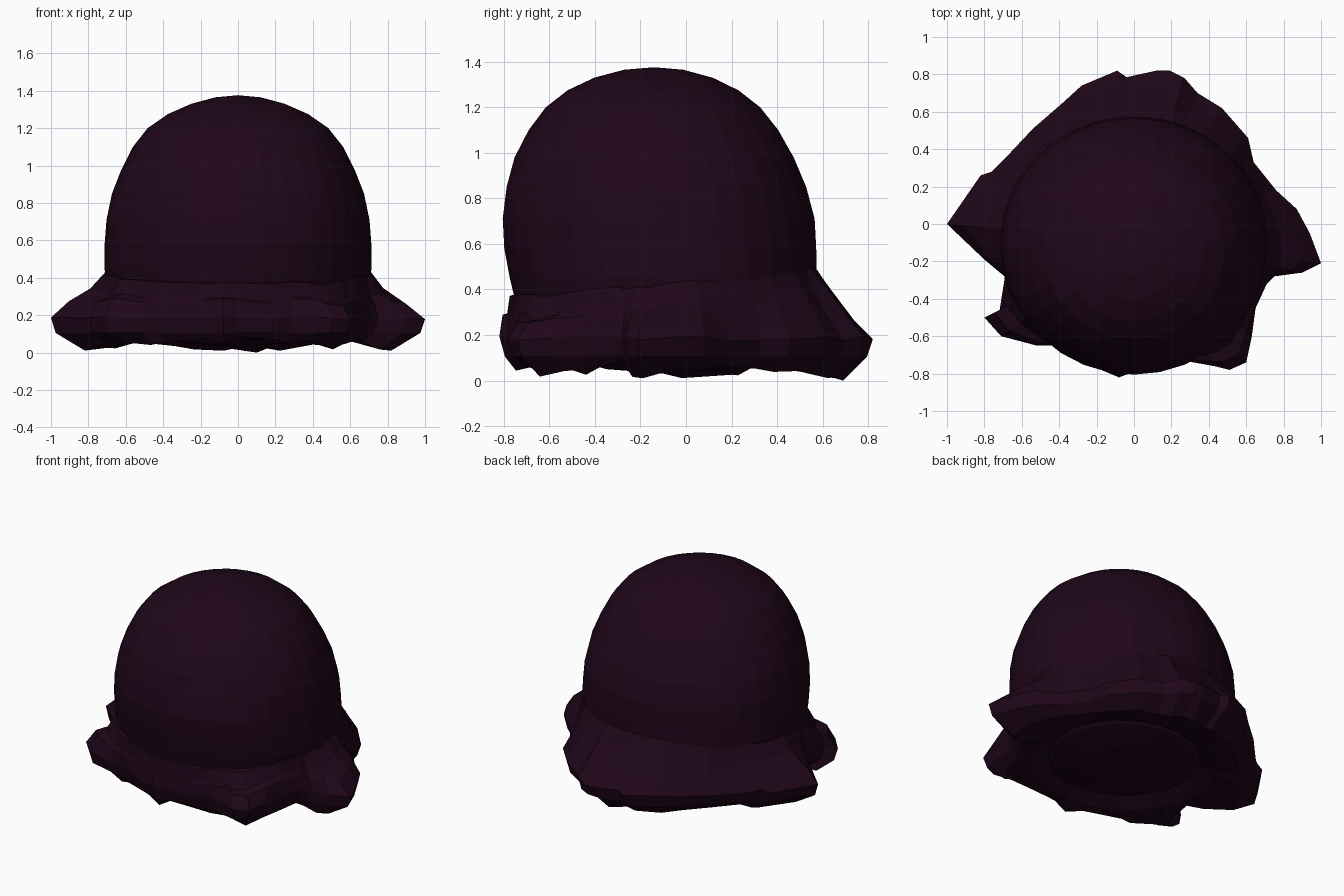
import bpy, bmesh, math, random
from mathutils import Vector

if "Cube" in bpy.data.objects:
    bpy.data.objects.remove(bpy.data.objects["Cube"])

random.seed(4)
mat = bpy.data.materials.new("dark_berry")
mat.diffuse_color = (0.014, 0.002, 0.010, 1)
mat.use_nodes = True
mat.node_tree.nodes["Principled BSDF"].inputs["Base Color"].default_value = mat.diffuse_color


def loft(name, rings, cap_start=None, cap_end=None):
    """Bridge closed rings of equal length; optionally close ends to a point."""
    bm = bmesh.new()
    vs = [[bm.verts.new(p) for p in ring] for ring in rings]
    n = len(vs[0])
    for a, b in zip(vs, vs[1:]):
        for i in range(n):
            j = (i + 1) % n
            bm.faces.new((a[i], a[j], b[j], b[i]))
    for ring, tip in ((vs[0], cap_start), (vs[-1], cap_end)):
        if tip:
            t = bm.verts.new(tip)
            for i in range(n):
                bm.faces.new((ring[i], ring[(i + 1) % n], t))
    bmesh.ops.recalc_face_normals(bm, faces=bm.faces[:])
    me = bpy.data.meshes.new(name)
    bm.to_mesh(me)
    bm.free()
    me.materials.append(mat)
    ob = bpy.data.objects.new(name, me)
    bpy.context.collection.objects.link(ob)
    return ob


# Scoop dome with rounded underside: z, centre y, radius x, radius y
profile = [(0.05, -0.09, 0.26, 0.26), (0.10, -0.09, 0.45, 0.44), (0.19, -0.09, 0.60, 0.57),
           (0.33, -0.09, 0.69, 0.655), (0.45, -0.10, 0.715, 0.674), (0.58, -0.113, 0.713, 0.685),
           (0.71, -0.12, 0.703, 0.685), (0.85, -0.13, 0.674, 0.658), (0.98, -0.14, 0.623, 0.613),
           (1.10, -0.143, 0.562, 0.548), (1.20, -0.145, 0.483, 0.471), (1.275, -0.145, 0.375, 0.375),
           (1.33, -0.143, 0.25, 0.26), (1.365, -0.142, 0.12, 0.13)]
rings = [[(rx * math.cos(k * math.tau / 32), cy + ry * math.sin(k * math.tau / 32), z)
          for k in range(32)] for z, cy, rx, ry in profile]
loft("scoop_dome", rings, (0, -0.09, 0.03), (0, -0.14, 1.376))

# Ragged skirt: outline seen from above
outline = [(1.0, -.21), (.9, -.26), (.75, -.28), (.71, -.32), (.65, -.45), (.63, -.60),
           (.60, -.74), (.51, -.78), (.43, -.76), (.29, -.735), (.18, -.77), (0, -.79),
           (-.08, -.82), (-.2, -.77), (-.44, -.65), (-.52, -.65), (-.71, -.60), (-.80, -.50),
           (-.72, -.47), (-.69, -.28), (-.8, -.19), (-1.0, 0), (-.82, .26), (-.76, .28),
           (-.7, .34), (-.54, .51), (-.39, .64), (-.28, .74), (-.09, .82), (-.04, .785),
           (.12, .82), (.19, .82), (.27, .78), (.34, .70), (.47, .62), (.61, .46),
           (.64, .33), (.76, .18), (.87, .08), (.94, -.05)]
centre = Vector((0, -0.1))
columns = []
for x, y in outline:
    out = Vector((x, y)) - centre
    d = out.normalized()
    r_dome = 1 / math.sqrt((d.x / 0.712) ** 2 + (d.y / 0.672) ** 2)
    r_out = out.length
    flare = r_out - r_dome
    inset = 0.05 + 0.45 * max(flare, 0)
    top = 0.42 + 0.075 * (y + 0.1)
    wob = random.uniform(-0.025, 0.025)
    low = max(0.01, 0.08 - 0.2 * max(flare, 0) + random.uniform(-0.03, 0.015))
    steps = [(r_dome - 0.035, top + 0.01),
             (r_dome + 0.002, top + wob * 0.4),
             (r_dome + 0.27 * flare + 0.003, top - 0.09 + wob),
             (r_dome + 0.66 * flare + 0.003, 0.27 + wob),
             (r_out, 0.185 + wob * 0.5),
             (r_out - 0.025, 0.105),
             (r_out - inset, low),
             (r_dome * 0.82, 0.07),
             (r_dome * 0.67, 0.12)]
    columns.append([(centre.x + d.x * r, centre.y + d.y * r, z) for r, z in steps])
# lowest drip at the back touches the ground
columns[30][6] = (0.1, 0.69, 0)
loft("scoop_skirt", [list(ring) for ring in zip(*columns)])
